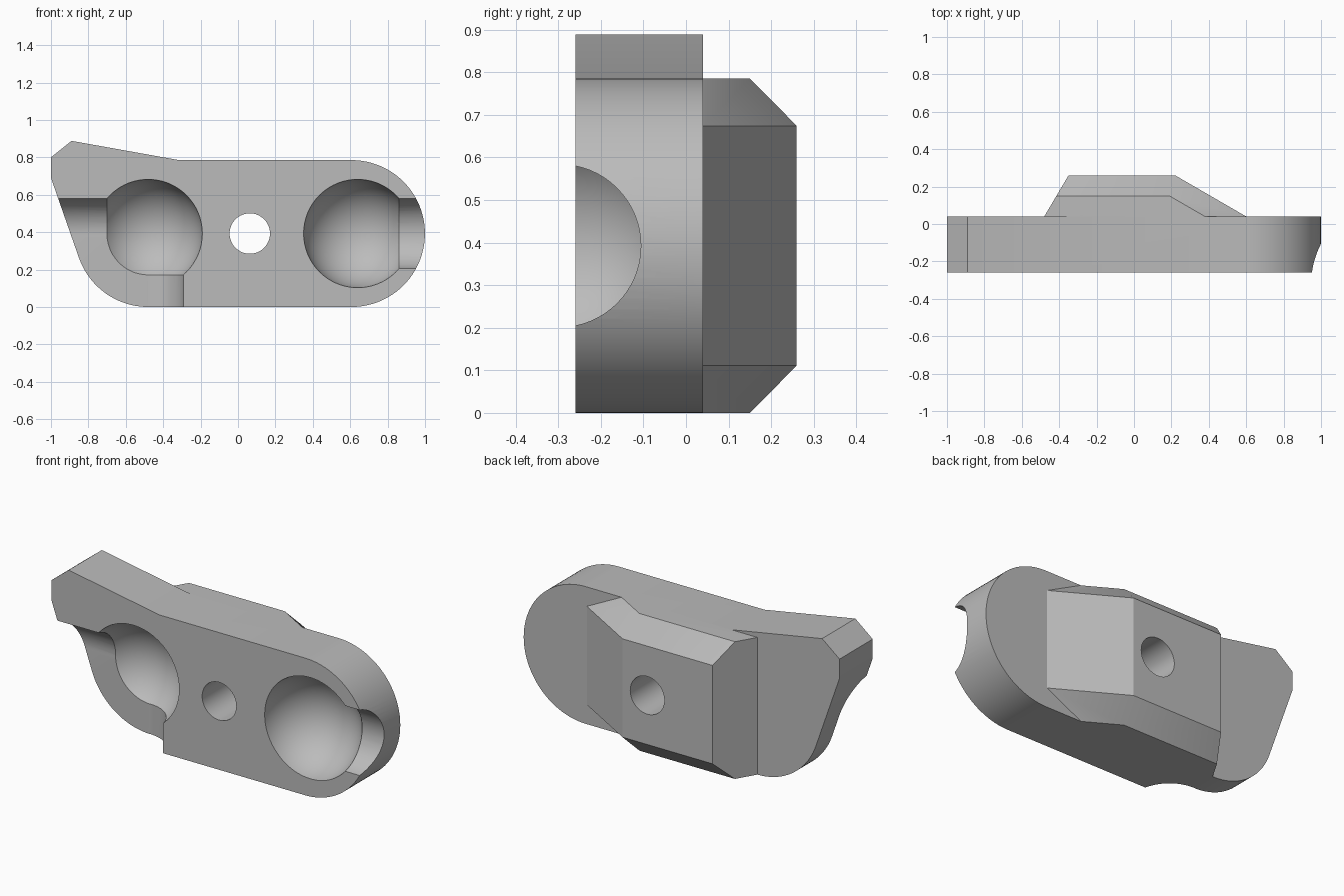
import bpy, bmesh, math
from mathutils import Matrix, Vector

if "Cube" in bpy.data.objects:
    bpy.data.objects.remove(bpy.data.objects["Cube"])

FRONT, BACK, REAR = -0.26, 0.04, 0.26      # plate front, plate back, block back
TOP, MID = 0.785, 0.3925                   # plate height and centre line
LEFT_X, RIGHT_X = -0.48, 0.64              # socket centres
SOCKET_Y, SOCKET_R, CHANNEL_R = -0.297, 0.292, 0.191

grey = bpy.data.materials.new("plain grey")
grey.use_nodes = True
GREY = (0.5, 0.5, 0.5, 1)
grey.diffuse_color = GREY
grey.node_tree.nodes["Principled BSDF"].inputs["Base Color"].default_value = GREY


def make(name, bm):
    bmesh.ops.recalc_face_normals(bm, faces=bm.faces)
    mesh = bpy.data.meshes.new(name)
    bm.to_mesh(mesh)
    bm.free()
    mesh.materials.append(grey)
    ob = bpy.data.objects.new(name, mesh)
    bpy.context.collection.objects.link(ob)
    return ob


def arc(cx, cz, r, start, end, steps):
    angles = [math.radians(start + (end - start) * i / steps) for i in range(steps + 1)]
    return [(cx + r * math.cos(a), cz + r * math.sin(a)) for a in angles]


def rod(name, start, end, radius):
    start, end = Vector(start), Vector(end)
    axis = end - start
    turn = axis.to_track_quat('Z', 'Y').to_matrix().to_4x4()
    bm = bmesh.new()
    bmesh.ops.create_cone(bm, cap_ends=True, segments=64, radius1=radius, radius2=radius,
                          depth=axis.length, matrix=Matrix.Translation((start + end) / 2) @ turn)
    return make(name, bm)


def ball(name, x):
    bm = bmesh.new()
    bmesh.ops.create_uvsphere(bm, u_segments=64, v_segments=32, radius=SOCKET_R,
                              matrix=Matrix.Translation((x, SOCKET_Y, MID)))
    return make(name, bm)


def box(name, low, high):
    low, high = Vector(low), Vector(high)
    bm = bmesh.new()
    bmesh.ops.create_cube(bm, size=1, matrix=Matrix.Translation((low + high) / 2)
                          @ Matrix.Diagonal((*(high - low), 1)))
    return make(name, bm)


def combine(target, other, operation):
    other.hide_render = True
    mod = target.modifiers.new(operation.title(), 'BOOLEAN')
    mod.operation, mod.solver, mod.object = operation, 'EXACT', other
    bpy.context.view_layer.objects.active = target
    bpy.ops.object.modifier_apply(modifier=mod.name)
    bpy.data.objects.remove(other)


# Plate: rounded right end, slanted left end with a raised tip
outline = arc(0.607, MID, MID, 90, -90, 48)
outline += arc(LEFT_X, MID, MID, -90, -160, 24)
outline += [(-1, 0.69), (-1, 0.80), (-0.89, 0.888), (-0.315, TOP)]
bm = bmesh.new()
face = bm.faces.new([bm.verts.new((x, FRONT, z)) for x, z in outline])
extruded = bmesh.ops.extrude_face_region(bm, geom=[face])["geom"]
bmesh.ops.translate(bm, vec=(0, BACK - FRONT, 0),
                    verts=[v for v in extruded if isinstance(v, bmesh.types.BMVert)])
body = make("bracket_body", bm)

# Chamfered back block: (x, y, inset from top and bottom)
corners = [(-0.48, BACK, 0), (-0.415, 0.15, 0), (-0.35, REAR, 0.111), (0.22, REAR, 0.111),
           (0.60, BACK, 0.111), (0.38, BACK, 0), (0.19, 0.15, 0)]
bm = bmesh.new()
for x, y, inset in corners:
    for z in (inset, TOP - inset):
        bm.verts.new((x, y, z))
bmesh.ops.convex_hull(bm, input=bm.verts)
bmesh.ops.dissolve_limit(bm, angle_limit=math.radians(2), verts=bm.verts, edges=bm.edges)
combine(body, make("back_block", bm), 'UNION')

# Ball sockets, cable channels, corner relief and through hole
left, right = (LEFT_X, SOCKET_Y, MID), (RIGHT_X, SOCKET_Y, MID)
floor = SOCKET_Y + CHANNEL_R - 0.0005
cutters = [
    rod("left_channel_cutter", left, (-1.3, SOCKET_Y, MID), CHANNEL_R),
    rod("bottom_channel_cutter", left, (LEFT_X, SOCKET_Y, -0.2), CHANNEL_R),
    box("corner_cutter", (-1.3, -0.6, -0.2), (LEFT_X, floor, MID)),
    rod("right_channel_cutter", right, (1.3, SOCKET_Y, MID), CHANNEL_R),
    ball("left_socket_cutter", LEFT_X),
    ball("right_socket_cutter", RIGHT_X),
    rod("hole_cutter", (0.063, -0.6, MID), (0.063, 0.6, MID), 0.108),
]
for cutter in cutters:
    combine(body, cutter, 'DIFFERENCE')

# Smooth curved walls, keep sharp edges
bpy.ops.object.select_all(action='DESELECT')
body.select_set(True)
bpy.context.view_layer.objects.active = body
bpy.ops.object.shade_smooth_by_angle(angle=math.radians(25))
